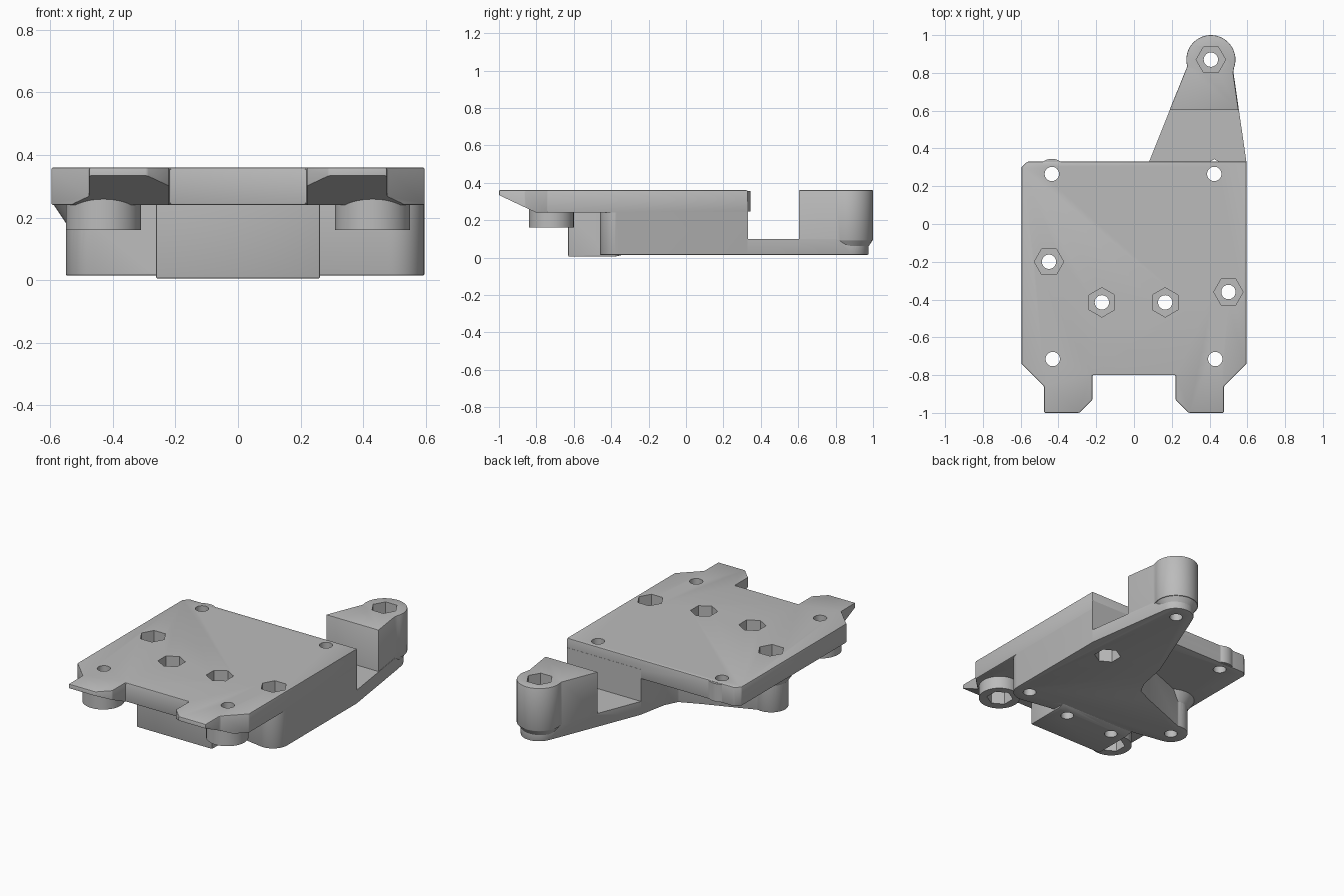
import bpy, bmesh
from math import sin, cos, radians, pi
from mathutils import Matrix

cube = bpy.data.objects.get("Cube")
if cube:
    bpy.data.objects.remove(cube, do_unlink=True)

grey = bpy.data.materials.new("plain grey")
grey.use_nodes = True
grey.diffuse_color = (0.5, 0.5, 0.5, 1)
grey.node_tree.nodes["Principled BSDF"].inputs["Base Color"].default_value = (0.5, 0.5, 0.5, 1)


def finish(name, bm):
    bmesh.ops.recalc_face_normals(bm, faces=bm.faces)
    mesh = bpy.data.meshes.new(name)
    bm.to_mesh(mesh)
    bm.free()
    mesh.materials.append(grey)
    ob = bpy.data.objects.new(name, mesh)
    bpy.context.collection.objects.link(ob)
    return ob


def prism(name, points, low, high, axis="z", bevel=0.0):
    """Extrude a profile along z, or a (y, z) profile along x."""
    bm = bmesh.new()
    place = (lambda a, b, h: (a, b, h)) if axis == "z" else (lambda a, b, h: (h, a, b))
    face = bm.faces.new([bm.verts.new(place(a, b, low)) for a, b in points])
    ext = bmesh.ops.extrude_face_region(bm, geom=[face])
    move = place(0, 0, high - low)
    bmesh.ops.translate(bm, vec=move, verts=[v for v in ext["geom"] if isinstance(v, bmesh.types.BMVert)])
    bmesh.ops.recalc_face_normals(bm, faces=bm.faces)
    if bevel:
        sharp = [e for e in bm.edges if e.calc_face_angle(0) > radians(30)]
        bmesh.ops.bevel(bm, geom=sharp, offset=bevel, segments=2, profile=0.5, affect="EDGES")
    return finish(name, bm)


def tube(name, x, y, low, high, r1, r2=None, sides=48, turn=0):
    bm = bmesh.new()
    bmesh.ops.create_cone(bm, cap_ends=True, segments=sides, radius1=r1,
                          radius2=r1 if r2 is None else r2, depth=high - low)
    bmesh.ops.transform(bm, verts=bm.verts, matrix=Matrix.Translation((x, y, (low + high) / 2))
                        @ Matrix.Rotation(turn, 4, "Z"))
    return finish(name, bm)


def arc(x, y, r, start, end, steps=16):
    angles = [radians(start + (end - start) * i / steps) for i in range(steps + 1)]
    return [(x + r * cos(a), y + r * sin(a)) for a in angles]


def combine(base, other, operation):
    other.hide_render = True
    mod = base.modifiers.new("join", "BOOLEAN")
    mod.operation, mod.solver, mod.object = operation, "EXACT", other
    bpy.context.view_layer.objects.active = base
    bpy.ops.object.modifier_apply(modifier=mod.name)
    bpy.data.objects.remove(other, do_unlink=True)


# Top plate with two front tabs
half = [(0.22, -0.8), (0.22, -0.93), (0.29, -1), (0.476, -1), (0.476, -0.86), (0.596, -0.74)]
left = [(-x, y) for x, y in reversed(half)]
plate = prism("mounting_plate", half + [(0.596, 0.33), (-0.565, 0.33), (-0.596, 0.3)] + left,
              0.24, 0.36, bevel=0.006)

# Sloped underside of the tabs
combine(plate, prism("tab_slope", [(-1.1, 0.2), (-0.72, 0.2), (-0.8, 0.24), (-1.1, 0.381)],
                     -1, 1, "x"), "DIFFERENCE")

# Lower body joining the three bolt bosses
body_outline = (arc(0.495, -0.36, 0.1, -99, 0) + [(0.595, 0.329), (0.527, 0.8)]
                + arc(0.41, 0.87, 0.105, 5, 158)
                + [(0.28, 0.83), (0.08, 0.33), (0.065, 0.25), (0.045, 0.15), (0.005, 0.07), (-0.12, 0.015)]
                + arc(-0.45, -0.2, 0.1, 75, 261))
combine(plate, prism("lower_body", body_outline, 0.015, 0.3, bevel=0.004), "UNION")

# Front block with a stepped bottom
combine(plate, prism("front_block", [(-0.63, 0.005), (-0.38, 0.005), (-0.33, 0.016), (-0.33, 0.3), (-0.63, 0.3)],
                     -0.262, 0.262, "x", bevel=0.006), "UNION")

# Clear the gap over the arm, then add the end tower
gap = [(0, 0.331), (0.9, 0.331), (0.9, 1.2), (0, 1.2)]
combine(plate, prism("arm_gap", gap, 0.1, 0.5), "DIFFERENCE")
tower = [(0.553, 0.603), (0.525, 0.8)] + arc(0.407, 0.87, 0.13, -20, 195, 32) + [(0.28, 0.83), (0.188, 0.603)]
combine(plate, prism("arm_tower", tower, 0.09, 0.36, bevel=0.004), "UNION")
combine(plate, tube("tower_taper", 0.407, 0.87, 0.05, 0.095, 0.1, 0.129), "UNION")

# Flare under the side boss, rear lug, and nut cups under the tabs
combine(plate, tube("boss_flare", -0.45, -0.2, 0.18, 0.25, 0.098, 0.145), "UNION")
combine(plate, tube("rear_lug", -0.435, 0.265, 0.245, 0.357, 0.08), "UNION")
for side in (-1, 1):
    combine(plate, tube("nut_cup", side * 0.43, -0.72, 0.16, 0.3, 0.12), "UNION")

# Bolt holes: x, y, hexagon bottom, hexagon top, hexagon turn
holes = [(-0.45, -0.2, 0.24, 0.5, pi / 6), (0.5, -0.36, 0.24, 0.5, pi / 6),
         (0.407, 0.87, 0.24, 0.5, pi / 6), (-0.17, -0.415, 0.24, 0.5, 0), (0.165, -0.415, 0.24, 0.5, 0),
         (-0.43, -0.715, -0.1, 0.24, 0), (0.43, -0.715, -0.1, 0.24, 0),
         (0.425, 0.265, -0.1, 0.18, 0), (-0.435, 0.265, None, None, 0)]
for x, y, low, high, turn in holes:
    combine(plate, tube("bolt_hole", x, y, -0.2, 0.6, 0.038, sides=32), "DIFFERENCE")
    if low is not None:
        combine(plate, tube("nut_pocket", x, y, low, high, 0.078, sides=6, turn=turn), "DIFFERENCE")

# Smooth curved walls, keep edges crisp
bpy.ops.object.select_all(action="DESELECT")
plate.select_set(True)
bpy.context.view_layer.objects.active = plate
bpy.ops.object.shade_smooth_by_angle(angle=radians(30))
